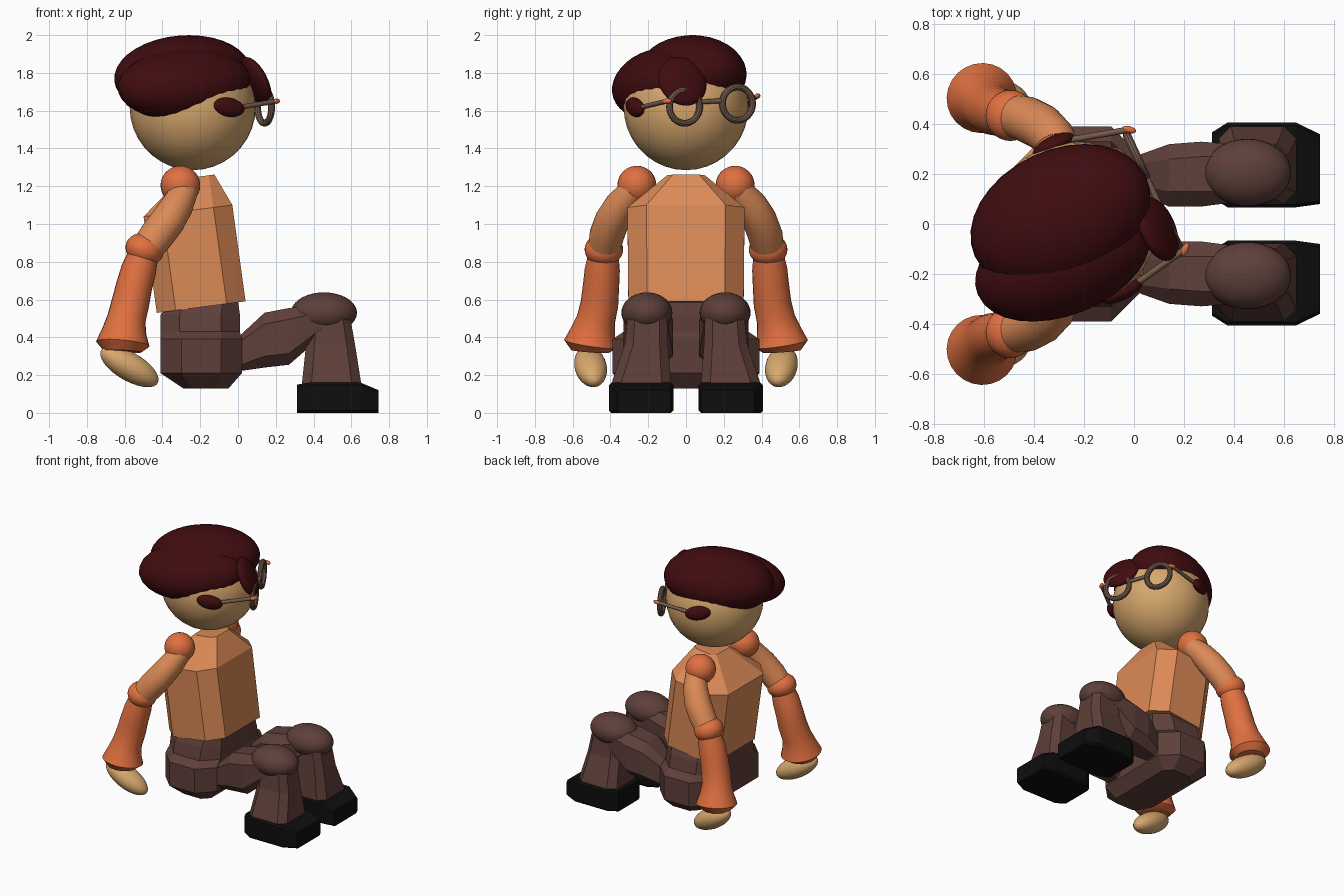
import bpy, bmesh
from math import radians, cos, sin, pi
from mathutils import Matrix, Vector, Euler

if "Cube" in bpy.data.objects:
    bpy.data.objects.remove(bpy.data.objects["Cube"])


def material(name, r, g, b):
    lin = [(c / 255 / 12.92) if c < 11 else ((c / 255 + 0.055) / 1.055) ** 2.4 for c in (r, g, b)]
    m = bpy.data.materials.new(name)
    m.use_nodes = True
    m.diffuse_color = (*lin, 1)
    m.node_tree.nodes["Principled BSDF"].inputs["Base Color"].default_value = (*lin, 1)
    return m


SKIN = material("skin tan", 216, 168, 110)
HAIR = material("hair dark red", 64, 12, 15)
SHIRT = material("shirt light orange", 220, 138, 86)
SLEEVE = material("sleeve orange", 224, 112, 64)
PANTS = material("trouser brown", 94, 63, 57)
SHOE = material("shoe black", 14, 14, 14)
FRAME = material("spectacle brown", 116, 90, 74)


def finish(name, bm, mat, smooth=True):
    bmesh.ops.recalc_face_normals(bm, faces=bm.faces)
    mesh = bpy.data.meshes.new(name)
    bm.to_mesh(mesh)
    bm.free()
    mesh.materials.append(mat)
    ob = bpy.data.objects.new(name, mesh)
    bpy.context.collection.objects.link(ob)
    if smooth:
        bpy.ops.object.select_all(action='DESELECT')
        ob.select_set(True)
        bpy.context.view_layer.objects.active = ob
        bpy.ops.object.shade_smooth_by_angle(angle=radians(35))
    return ob


def ellipsoid(name, mat, center, radii, rot=(0, 0, 0), frame=Matrix()):
    bm = bmesh.new()
    bmesh.ops.create_uvsphere(bm, u_segments=32, v_segments=18, radius=1)
    turn = Euler([radians(a) for a in rot]).to_matrix().to_4x4()
    bm.transform(frame @ Matrix.Translation(center) @ turn @ Matrix.Diagonal((*radii, 1)))
    return finish(name, bm, mat)


def skin_rings(bm, rings, closed=False):
    n = len(rings[0])
    pairs = list(zip(rings, rings[1:])) + ([(rings[-1], rings[0])] if closed else [])
    for a, b in pairs:
        for i in range(n):
            bm.faces.new((a[i], a[(i + 1) % n], b[(i + 1) % n], b[i]))
    if not closed:
        bm.faces.new(rings[0])
        bm.faces.new(rings[-1])


def loft(name, mat, axis, sections, tilt=0):
    """Chamfered rectangles (position, centre u, centre v, half u, half v, chamfer)."""
    bm = bmesh.new()
    rings = []
    for t, cu, cv, hu, hv, c in sections:
        outline = [(hu, hv - c), (hu - c, hv), (c - hu, hv), (-hu, hv - c),
                   (-hu, c - hv), (c - hu, -hv), (hu - c, -hv), (hu, c - hv)]
        ring = []
        for u, v in outline:
            p = (cu + u, cv + v, t + tilt * u) if axis == 'z' else (t + tilt * v, cu + u, cv + v)
            ring.append(bm.verts.new(p))
        rings.append(ring)
    skin_rings(bm, rings)
    return finish(name, bm, mat, smooth=False)


def tube(name, mat, points, radii, frame=Matrix(), sides=24):
    """Round tube with its own radius at each path point."""
    bm = bmesh.new()
    pts = [Vector(p) for p in points]
    rings = []
    for i, p in enumerate(pts):
        d = pts[min(i + 1, len(pts) - 1)] - pts[max(i - 1, 0)]
        u = d.cross(Vector((0.3, 1, 0.1))).normalized()
        v = d.cross(u).normalized()
        rings.append([bm.verts.new(p + radii[i] * (u * cos(a) + v * sin(a)))
                      for a in (2 * pi * k / sides for k in range(sides))])
    skin_rings(bm, rings)
    bm.transform(frame)
    return finish(name, bm, mat)


def lens_ring(name, center, major, minor, frame):
    bm = bmesh.new()
    rings = []
    for k in range(36):
        a = 2 * pi * k / 36
        rings.append([])
        for j in range(10):
            b = 2 * pi * j / 10
            r = major + minor * cos(b)
            rings[-1].append(bm.verts.new((minor * sin(b), r * cos(a), r * sin(a))))
    skin_rings(bm, rings, closed=True)
    bm.transform(frame @ Matrix.Translation(center))
    return finish(name, bm, FRAME)


# Torso and hips
loft("torso", SHIRT, 'z', [
    (0.56, -0.195, 0, 0.235, 0.305, 0.1),
    (1.07, -0.265, 0, 0.235, 0.31, 0.1),
    (1.25, -0.215, 0, 0.09, 0.1, 0.03)], tilt=0.13)
loft("hips", PANTS, 'z', [
    (0.13, -0.17, 0, 0.12, 0.3, 0.05),
    (0.21, -0.195, 0, 0.215, 0.39, 0.11),
    (0.39, -0.195, 0, 0.215, 0.39, 0.11),
    (0.43, -0.2, 0, 0.21, 0.33, 0.1),
    (0.52, -0.2, 0, 0.21, 0.31, 0.1),
    (0.59, -0.18, 0, 0.18, 0.28, 0.08)])

# Head and hair, turned towards the model's +y side
ellipsoid("head", SKIN, (-0.24, 0, 1.62), (0.335, 0.33, 0.335), (0, 0, 25))
ellipsoid("hair_main", HAIR, (-0.295, 0.03, 1.79), (0.38, 0.268, 0.208), (-5, -4, 25))
ellipsoid("hair_side", HAIR, (-0.285, -0.145, 1.742), (0.37, 0.225, 0.185), (18, -5, 22))
ellipsoid("hair_fringe", HAIR, (0.095, -0.02, 1.755), (0.045, 0.135, 0.14), (0, -25, 22))

# Spectacles and sideburns share the head's frame
HEAD = Matrix.Translation((-0.24, 0, 1.61)) @ Matrix.Rotation(radians(25), 4, 'Z') \
    @ Matrix.Rotation(radians(3), 4, 'X')
for side, s in (("right", -1), ("left", 1)):
    off = -0.012
    ellipsoid(side + "_sideburn", HAIR, (0.06, s * 0.325, 0.025), (0.09, 0.035, 0.05), (0, 10, 0), HEAD)
    lens_ring(side + "_lens_ring", (0.342, off + s * 0.155, 0.02), 0.088, 0.018, HEAD)
    hinge = (0.36, off + s * 0.265, 0.055)
    tube(side + "_temple", FRAME, [hinge, (0.05, s * 0.335, 0.015)], [0.013, 0.013], HEAD, 12)
    ellipsoid(side + "_hinge", SLEEVE, hinge, (0.028, 0.014, 0.014), (0, 0, -s * 40), HEAD)
tube("spectacle_bridge", FRAME, [(0.342, -0.09, 0.04), (0.342, 0.07, 0.04)], [0.013] * 2, HEAD, 12)

for side, s in (("right", -1), ("left", 1)):
    # Arm
    ellipsoid(side + "_shoulder", SLEEVE, (-0.305, s * 0.26, 1.205), (0.105, 0.103, 0.103))
    tube(side + "_upper_arm", SHIRT,
         [(-0.28, s * 0.28, 1.18), (-0.32, s * 0.345, 1.10), (-0.37, s * 0.39, 1.02),
          (-0.43, s * 0.42, 0.94), (-0.49, s * 0.435, 0.86)],
         [0.07, 0.085, 0.092, 0.092, 0.085])
    ellipsoid(side + "_elbow", SLEEVE, (-0.495, s * 0.435, 0.865), (0.102, 0.102, 0.085), (0, 20, 0))
    tube(side + "_forearm", SLEEVE,
         [(-0.5, s * 0.437, 0.84), (-0.525, s * 0.443, 0.76), (-0.55, s * 0.45, 0.67),
          (-0.57, s * 0.458, 0.58), (-0.59, s * 0.475, 0.5), (-0.602, s * 0.492, 0.43),
          (-0.61, s * 0.505, 0.365), (-0.612, s * 0.508, 0.325)],
         [0.08, 0.093, 0.096, 0.1, 0.102, 0.118, 0.142, 0.1])
    ellipsoid(side + "_hand", SKIN, (-0.575, s * 0.505, 0.245), (0.175, 0.085, 0.075), (0, 30, -s * 8))

    # Leg
    loft(side + "_thigh", PANTS, 'x', [
        (0.0, s * 0.2, 0.31, 0.07, 0.09, 0.03),
        (0.14, s * 0.195, 0.385, 0.125, 0.145, 0.06),
        (0.27, s * 0.2, 0.405, 0.13, 0.15, 0.06),
        (0.46, s * 0.205, 0.5, 0.11, 0.08, 0.04)])
    ellipsoid(side + "_knee", PANTS, (0.455, s * 0.207, 0.53), (0.175, 0.135, 0.108))
    loft(side + "_shin", PANTS, 'z', [
        (0.13, 0.495, s * 0.235, 0.16, 0.16, 0.05),
        (0.17, 0.495, s * 0.235, 0.155, 0.155, 0.05),
        (0.36, 0.49, s * 0.21, 0.13, 0.115, 0.045),
        (0.5, 0.485, s * 0.205, 0.11, 0.105, 0.04)])
    loft(side + "_shoe", SHOE, 'x', [
        (0.312, s * 0.237, 0.075, 0.13, 0.075, 0.012),
        (0.375, s * 0.237, 0.08, 0.17, 0.08, 0.012),
        (0.65, s * 0.237, 0.08, 0.17, 0.08, 0.012),
        (0.745, s * 0.22, 0.06, 0.14, 0.06, 0.012)])
